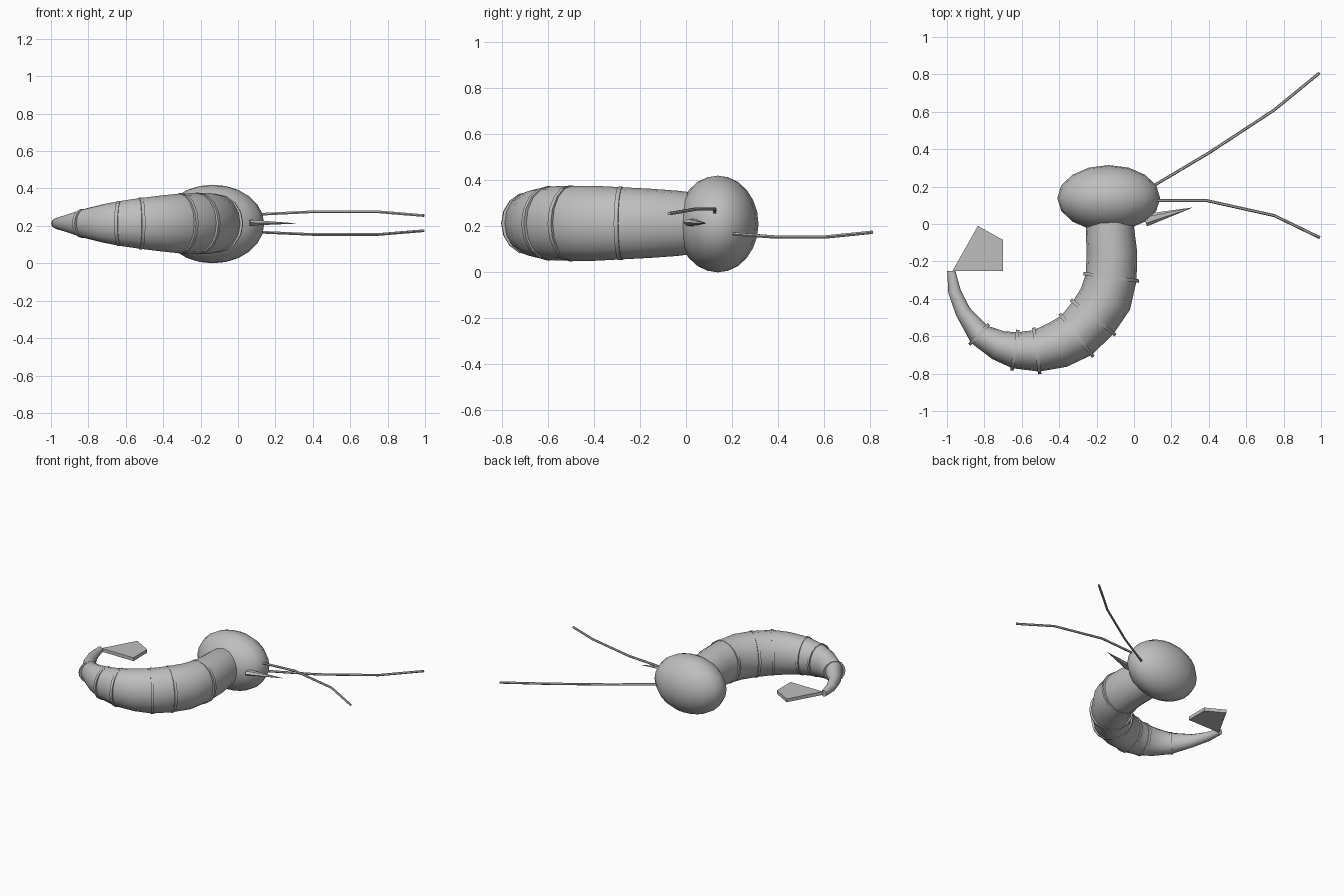
import bpy, bmesh, math
from mathutils import Vector

if "Cube" in bpy.data.objects:
    bpy.data.objects.remove(bpy.data.objects["Cube"])

grey = bpy.data.materials.new("shell grey")
grey.diffuse_color = (0.52, 0.52, 0.52, 1)
grey.use_nodes = True
grey.node_tree.nodes["Principled BSDF"].inputs["Base Color"].default_value = grey.diffuse_color
ZC = 0.213


def add(name, bm, angle=None):
    bmesh.ops.recalc_face_normals(bm, faces=bm.faces)
    me = bpy.data.meshes.new(name)
    bm.to_mesh(me)
    bm.free()
    me.materials.append(grey)
    ob = bpy.data.objects.new(name, me)
    bpy.context.collection.objects.link(ob)
    if angle:
        bpy.ops.object.select_all(action='DESELECT')
        ob.select_set(True)
        bpy.context.view_layer.objects.active = ob
        bpy.ops.object.shade_smooth_by_angle(angle=math.radians(angle))
    return ob


def loft(name, rings, sides, angle=None):
    """rings: (centre, tangent, half width, half height), capped at both ends"""
    bm = bmesh.new()
    loops = []
    for c, t, w, h in rings:
        t = Vector(t).normalized()
        side = t.cross(Vector((0, 0, 1))).normalized()
        up = side.cross(t)
        loops.append([bm.verts.new(Vector(c) + side * w * math.cos(a) + up * h * math.sin(a))
                      for a in (2 * math.pi * k / sides for k in range(sides))])
    for a, b in zip(loops, loops[1:]):
        for k in range(sides):
            j = (k + 1) % sides
            bm.faces.new((a[k], a[j], b[j], b[k]))
    bm.faces.new(loops[0][::-1])
    bm.faces.new(loops[-1])
    return add(name, bm, angle)


def tangents(pts):
    n = len(pts)
    return [(pts[min(i + 1, n - 1)] - pts[max(i - 1, 0)]).normalized() for i in range(n)]


# Head
bm = bmesh.new()
bmesh.ops.create_uvsphere(bm, u_segments=16, v_segments=12, radius=1)
for v in bm.verts:
    v.co = Vector((-0.135 + 0.275 * v.co.x, 0.138 + 0.177 * v.co.y, 0.21 + 0.21 * v.co.z))
add("head", bm, 60)

# Curled tapering body: x, y, half width, half height
BODY = [(-0.130, 0.060, .120, .130), (-0.128, -0.040, .130, .142), (-0.118, -0.150, .135, .150),
        (-0.122, -0.285, .137, .157), (-0.152, -0.400, .143, .163), (-0.218, -0.500, .139, .163),
        (-0.307, -0.595, .133, .160), (-0.405, -0.645, .127, .150), (-0.520, -0.678, .112, .136),
        (-0.637, -0.675, .097, .119), (-0.725, -0.648, .081, .102), (-0.828, -0.590, .063, .076),
        (-0.915, -0.468, .042, .046), (-0.960, -0.360, .034, .032), (-0.977, -0.250, .022, .024)]
pts = [Vector((x, y, ZC)) for x, y, w, h in BODY]
tans = tangents(pts)
tans[-1] = Vector((0, 1, 0))
loft("body", [(p, t, b[2], b[3]) for p, t, b in zip(pts, tans, BODY)], 16, 60)

# Shell segment bands
for n, i in enumerate((3, 5, 6, 8, 9, 11)):
    w, h = BODY[i][2] + 0.013, BODY[i][3] + 0.002
    loft(f"segment_band_{n + 1}", [(pts[i] - tans[i] * 0.009, tans[i], w, h),
                                   (pts[i] + tans[i] * 0.009, tans[i], w, h)], 16, 40)

# Antennae
for name, path in (
        ("left_antenna", [(.08, .19, .168), (.40, .38, .154), (.75, .61, .154), (.992, .808, .174)]),
        ("right_antenna", [(.08, .125, .260), (.39, .125, .275), (.75, .045, .275), (.994, -.073, .255)])):
    ps = [Vector(p) for p in path]
    loft(name, [(p, t, .008, .008) for p, t in zip(ps, tangents(ps))], 6, 40)

# Nose spike
base, tip = Vector((.06, .02, .217)), Vector((.31, .087, .213))
loft("nose_spike", [(base, tip - base, .034, .018), (tip, tip - base, .001, .001)], 6)

# Flat tail fan
bm = bmesh.new()
f = bm.faces.new([bm.verts.new((x, y, .201)) for x, y in
                  ((-.97, -.25), (-.70, -.25), (-.70, -.085), (-.835, -.01))])
top = bmesh.ops.extrude_face_region(bm, geom=[f])["geom"]
bmesh.ops.translate(bm, vec=(0, 0, .025), verts=[g for g in top if isinstance(g, bmesh.types.BMVert)])
add("tail_fan", bm)
